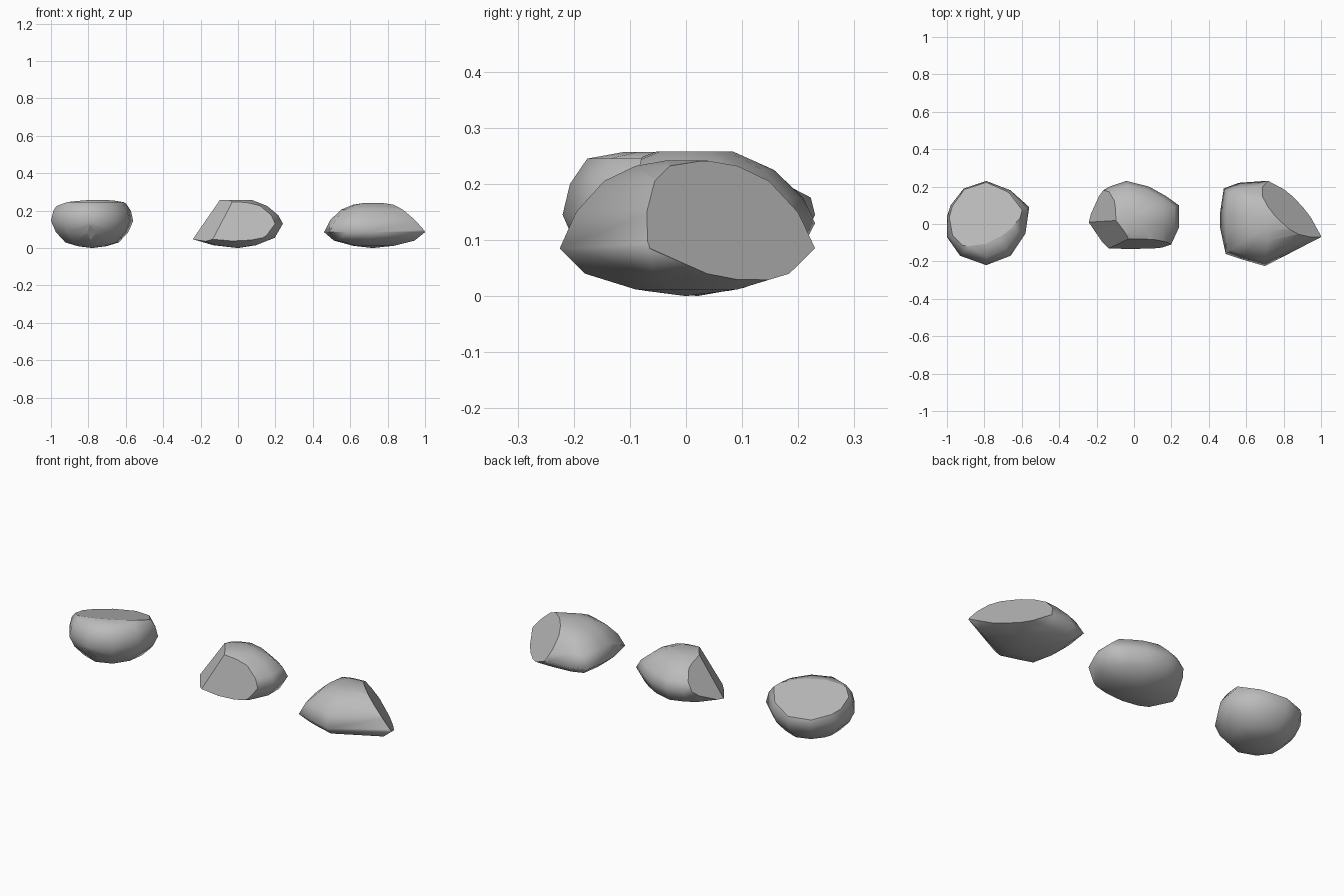
import bpy, bmesh
from mathutils import Vector

cube = bpy.data.objects.get("Cube")
if cube:
    bpy.data.objects.remove(cube, do_unlink=True)

stone = bpy.data.materials.new("stone grey")
stone.use_nodes = True
GREY = (0.5, 0.5, 0.5, 1)
stone.diffuse_color = GREY
bsdf = stone.node_tree.nodes["Principled BSDF"]
bsdf.inputs["Base Color"].default_value = GREY
bsdf.inputs["Roughness"].default_value = 0.9


def make_rock(name, centre, outline, rings, cuts):
    """Hull of a plan outline scaled ring by ring, then chipped by flat planes."""
    bm = bmesh.new()
    c = Vector(centre)
    for scale, z in rings:
        for point in outline:
            p = c + (Vector(point) - c) * scale
            bm.verts.new((p.x, p.y, z))
    bmesh.ops.remove_doubles(bm, verts=bm.verts[:], dist=0.001)
    hull = bmesh.ops.convex_hull(bm, input=bm.verts[:])
    loose = {v for v in hull["geom_interior"] + hull["geom_unused"]
             if isinstance(v, bmesh.types.BMVert)}
    bmesh.ops.delete(bm, geom=list(loose), context='VERTS')
    for face in bm.faces:
        face.smooth = True

    # Chipped faces stay flat, with sharp borders
    for point, normal in cuts:
        cut = bmesh.ops.bisect_plane(
            bm, geom=bm.verts[:] + bm.edges[:] + bm.faces[:], dist=0.0001,
            plane_co=point, plane_no=Vector(normal).normalized(), clear_outer=True)
        rim = [e for e in cut["geom_cut"] if isinstance(e, bmesh.types.BMEdge)]
        if rim:
            for face in bmesh.ops.edgeloop_fill(bm, edges=rim)["faces"]:
                face.smooth = False
    bmesh.ops.recalc_face_normals(bm, faces=bm.faces[:])
    for face in bm.faces:
        if not face.smooth:
            for edge in face.edges:
                edge.smooth = False

    mesh = bpy.data.meshes.new(name)
    bm.to_mesh(mesh)
    bm.free()
    mesh.materials.append(stone)
    rock = bpy.data.objects.new(name, mesh)
    bpy.context.collection.objects.link(rock)


# Round rock with a broad top sloping to the back
make_rock(
    "round_rock", (-0.78, 0),
    [(-1, 0.04), (-1, -0.07), (-0.93, -0.17), (-0.79, -0.22), (-0.66, -0.17),
     (-0.58, -0.05), (-0.56, 0.09), (-0.66, 0.18), (-0.79, 0.23), (-0.91, 0.19),
     (-0.98, 0.1)],
    [(0, 0), (0.35, 0.01), (0.65, 0.03), (0.88, 0.085), (1, 0.145),
     (0.94, 0.2), (0.8, 0.245), (0.5, 0.257)],
    [((-0.8, -0.08, 0.25), (-0.12, 0.25, 1)),
     ((-0.75, -0.19, 0.1), (0.1, -0.8, -0.55))])

# Middle rock with three chipped faces at its front right corner
make_rock(
    "chipped_rock", (0, 0.02),
    [(-0.33, 0), (-0.2, 0.16), (-0.13, 0.2), (-0.04, 0.23), (0.08, 0.2),
     (0.17, 0.15), (0.24, 0.1), (0.24, -0.02), (0.18, -0.15), (0.1, -0.2),
     (-0.05, -0.22), (-0.28, -0.16)],
    [(0, 0), (0.4, 0.015), (0.82, 0.055), (1, 0.13), (0.9, 0.175),
     (0.65, 0.225), (0.3, 0.258)],
    [((-0.24, 0.01, 0.05), (-0.8, 0.1, 0.55)),
     ((-0.24, 0.01, 0.05), (-0.29, -0.22, 0.21)),
     ((-0.13, -0.13, 0.05), (0, -0.97, 0.25))])

# Wedge rock with one large split face
make_rock(
    "wedge_rock", (0.72, 0),
    [(0.46, 0.06), (0.46, -0.02), (0.49, -0.16), (0.58, -0.19), (0.7, -0.225),
     (0.95, -0.09), (1, -0.07), (1, 0.14), (0.92, 0.23), (0.7, 0.23),
     (0.56, 0.22), (0.48, 0.19)],
    [(0, 0), (0.4, 0.012), (0.8, 0.04), (1, 0.085), (0.87, 0.15),
     (0.65, 0.205), (0.4, 0.232), (0.15, 0.242)],
    [((0.76, 0.22, 0.05), (0.6, 0.575, 0.55)),
     ((0.52, -0.175, 0.1), (-0.55, -0.8, 0.25))])
